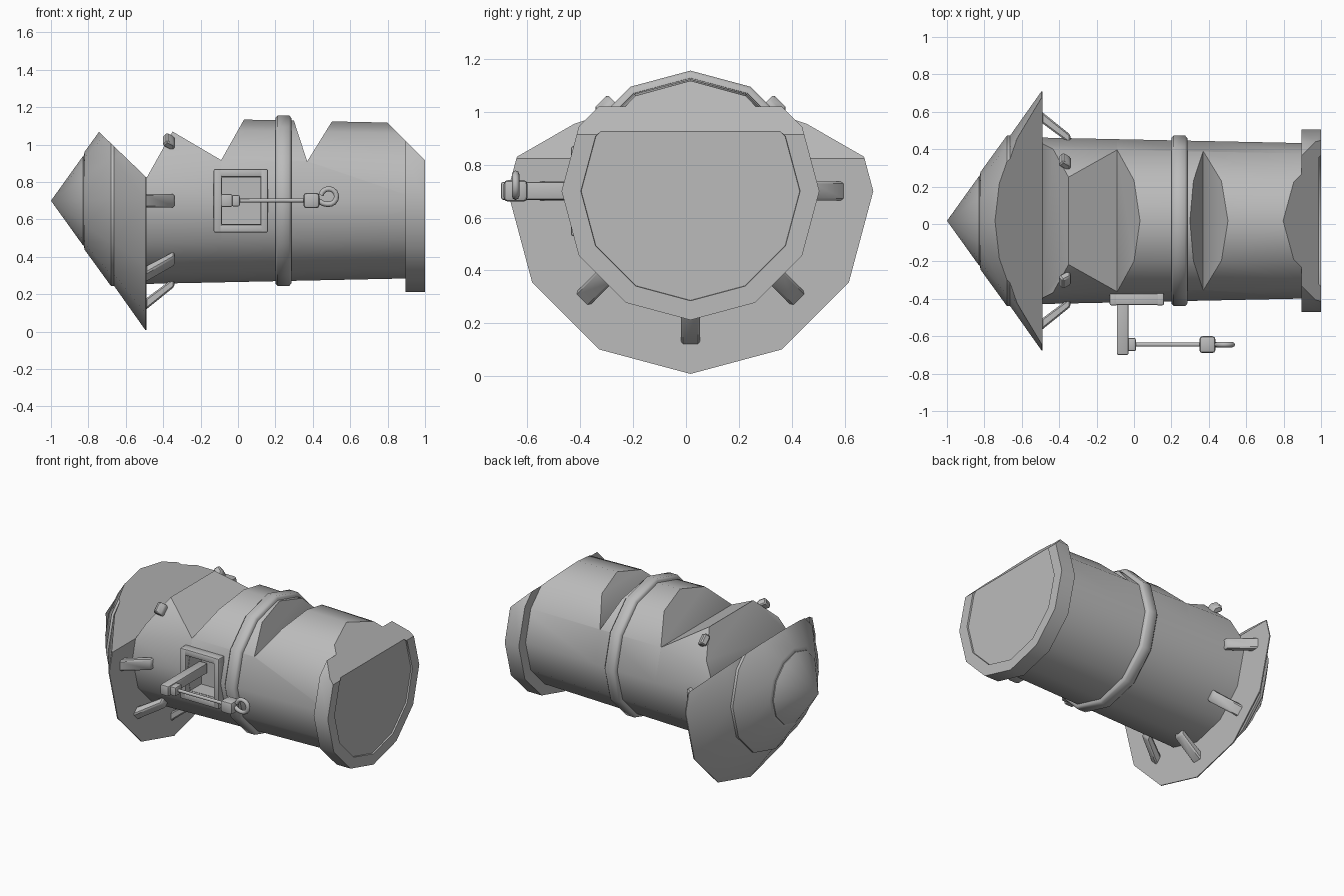
import bpy, bmesh, math
from mathutils import Vector

if "Cube" in bpy.data.objects:
    bpy.data.objects.remove(bpy.data.objects["Cube"])

CY, CZ = 0.017, 0.70      # axis of the hull, which lies along x
SIDES = 12

grey = bpy.data.materials.new("hull_grey")
grey.diffuse_color = (0.5, 0.5, 0.5, 1)
grey.use_nodes = True
grey.node_tree.nodes["Principled BSDF"].inputs["Base Color"].default_value = grey.diffuse_color


def finish(bm, name, angle=35):
    bmesh.ops.recalc_face_normals(bm, faces=bm.faces)
    me = bpy.data.meshes.new(name)
    bm.to_mesh(me)
    bm.free()
    ob = bpy.data.objects.new(name, me)
    bpy.context.collection.objects.link(ob)
    me.materials.append(grey)
    bpy.ops.object.select_all(action='DESELECT')
    ob.select_set(True)
    bpy.context.view_layer.objects.active = ob
    bpy.ops.object.shade_smooth_by_angle(angle=math.radians(angle))
    return ob


def cut(bm, p, q):
    """Remove everything above the line p-q (x, z) and close the wound."""
    n = Vector((p[1] - q[1], 0, q[0] - p[0])).normalized()
    res = bmesh.ops.bisect_plane(bm, geom=bm.verts[:] + bm.edges[:] + bm.faces[:],
                                 dist=1e-5, plane_co=(p[0], 0, p[1]),
                                 plane_no=n, clear_outer=True)
    edges = [e for e in bm.edges if e.is_boundary]
    bmesh.ops.holes_fill(bm, edges=edges, sides=0)


def lathe(name, profile, cuts=(), closed=False, angle=35):
    """Twelve-sided turning of (x, radius) points around the hull axis."""
    bm = bmesh.new()
    rings = []
    for x, r in profile:
        rings.append([bm.verts.new((x, CY + r * math.sin(2 * math.pi * i / SIDES),
                                    CZ + r * math.cos(2 * math.pi * i / SIDES)))
                      for i in range(SIDES)])
    pairs = list(zip(rings, rings[1:]))
    if closed:
        pairs.append((rings[-1], rings[0]))
    else:
        bm.faces.new(rings[0])
        bm.faces.new(rings[-1])
    for a, b in pairs:
        for i in range(SIDES):
            j = (i + 1) % SIDES
            bm.faces.new((a[i], a[j], b[j], b[i]))
    bmesh.ops.remove_doubles(bm, verts=bm.verts, dist=1e-3)
    bmesh.ops.recalc_face_normals(bm, faces=bm.faces)
    for p, q in cuts:
        cut(bm, p, q)
    return finish(bm, name, angle)


def box(name, lo, hi, bevel=0.008):
    bm = bmesh.new()
    bmesh.ops.create_cube(bm, size=1)
    for v in bm.verts:
        v.co = [(a + b) / 2 + c * (b - a) for a, b, c in zip(lo, hi, v.co)]
    if bevel:
        bmesh.ops.bevel(bm, geom=bm.edges[:], offset=bevel, segments=2,
                        profile=0.5, affect='EDGES')
    return finish(bm, name)


def tube(name, points, radius):
    cu = bpy.data.curves.new(name, 'CURVE')
    cu.dimensions = '3D'
    cu.bevel_depth = radius
    cu.bevel_resolution = 2
    cu.use_fill_caps = True
    sp = cu.splines.new('POLY')
    sp.points.add(len(points) - 1)
    for p, co in zip(sp.points, points):
        p.co = (*co, 1)
    ob = bpy.data.objects.new(name, cu)
    bpy.context.collection.objects.link(ob)
    cu.materials.append(grey)
    return ob


# Stepped nose, its two rear stages sheared off at the top
shear = [((-0.74, 1.065), (-0.49, 0.825))]
lathe("nose_tip", [(-1.0, 0.0), (-0.83, 0.237), (-0.815, 0.237)])
lathe("nose_middle", [(-0.825, 0.24), (-0.82, 0.262), (-0.68, 0.455), (-0.66, 0.455)], shear)
lathe("nose_skirt", [(-0.672, 0.43), (-0.665, 0.452), (-0.495, 0.692), (-0.488, 0.692)], shear)


# Hull in three broken lengths, with wedge-shaped notches between them
def hull_r(x):
    return 0.445 - 0.021 * (x + 0.5)


def hull(name, x0, x1, cuts):
    return lathe(name, [(x0, hull_r(x0)), (x1, hull_r(x1))], cuts)


tail = ((0.8, 1.115), (1.0, 0.915))
hull("hull_front", -0.49, -0.09, [((-0.49, 0.82), (-0.35, 1.07)),
                                  ((-0.35, 1.07), (-0.09, 0.917))])
middle = hull("hull_middle", -0.09, 0.37, [((-0.09, 0.917), (0.03, 1.13)),
                                           ((0.30, 1.125), (0.37, 0.91))])
hull("hull_rear", 0.37, 0.99, [((0.37, 0.91), (0.50, 1.12)), tail])

# Band around the hull and broken end rim
lathe("hull_band", [(0.20, 0.41), (0.20, 0.443), (0.212, 0.456), (0.273, 0.456),
                    (0.285, 0.443), (0.285, 0.41)], closed=True, angle=50)
lathe("end_rim", [(0.895, 0.40), (0.895, 0.488), (1.0, 0.488), (1.0, 0.415)],
      [tail], closed=True)


# Braces from hull to skirt; the two upper ones are snapped stubs
def brace(name, deg, profile):
    a = math.radians(deg)
    out = Vector((0, math.sin(a), math.cos(a)))
    side = Vector((0, math.cos(a), -math.sin(a)))
    bm = bmesh.new()
    ends = [[bm.verts.new(Vector((x, CY, CZ)) + out * r + side * s) for x, r in profile]
            for s in (-0.036, 0.036)]
    bm.faces.new(ends[0])
    bm.faces.new(ends[1])
    for i in range(4):
        j = (i + 1) % 4
        bm.faces.new((ends[0][i], ends[0][j], ends[1][j], ends[1][i]))
    bmesh.ops.bevel(bm, geom=bm.edges[:], offset=0.008, segments=1, affect='EDGES')
    finish(bm, name)


for deg in (90, 135, 180, 225, 270):
    brace("brace", deg, [(-0.34, 0.41), (-0.34, 0.46), (-0.495, 0.585), (-0.495, 0.525)])
for deg in (45, 315):
    brace("broken_brace", deg, [(-0.34, 0.40), (-0.34, 0.455), (-0.38, 0.485), (-0.405, 0.45)])

# Hatch pocket in the hull side
pocket = box("hatch_cutter", (-0.085, -0.6, 0.575), (0.122, -0.27, 0.825), 0)
pocket.hide_render = True
pocket.hide_viewport = True
mod = middle.modifiers.new("hatch", 'BOOLEAN')
mod.object = pocket
mod.solver = 'EXACT'

# Hatch frame
for x0, x1 in ((-0.13, -0.087), (0.12, 0.16)):
    box("hatch_post", (x0, -0.435, 0.53), (x1, -0.37, 0.87))
for z0, z1 in ((0.53, 0.573), (0.827, 0.87)):
    box("hatch_rail", (-0.13, -0.434, z0), (0.16, -0.371, z1))

# Crane arm, joint, rod and hook
box("crane_arm", (-0.092, -0.70, 0.667), (-0.03, -0.28, 0.735))
box("crane_joint", (-0.035, -0.68, 0.67), (0.01, -0.61, 0.73))
tube("crane_rod", [(-0.01, -0.645, 0.70), (0.37, -0.645, 0.702)], 0.011)
box("hook_block", (0.35, -0.69, 0.66), (0.435, -0.60, 0.742), 0.016)
hook = [(0.43, -0.645, 0.70), (0.455, -0.645, 0.685)]
for k in range(11):
    a = math.radians(-100 + 27 * k)
    hook.append((0.485 + 0.042 * math.cos(a), -0.645, 0.722 + 0.042 * math.sin(a)))
tube("hook", hook, 0.014)
